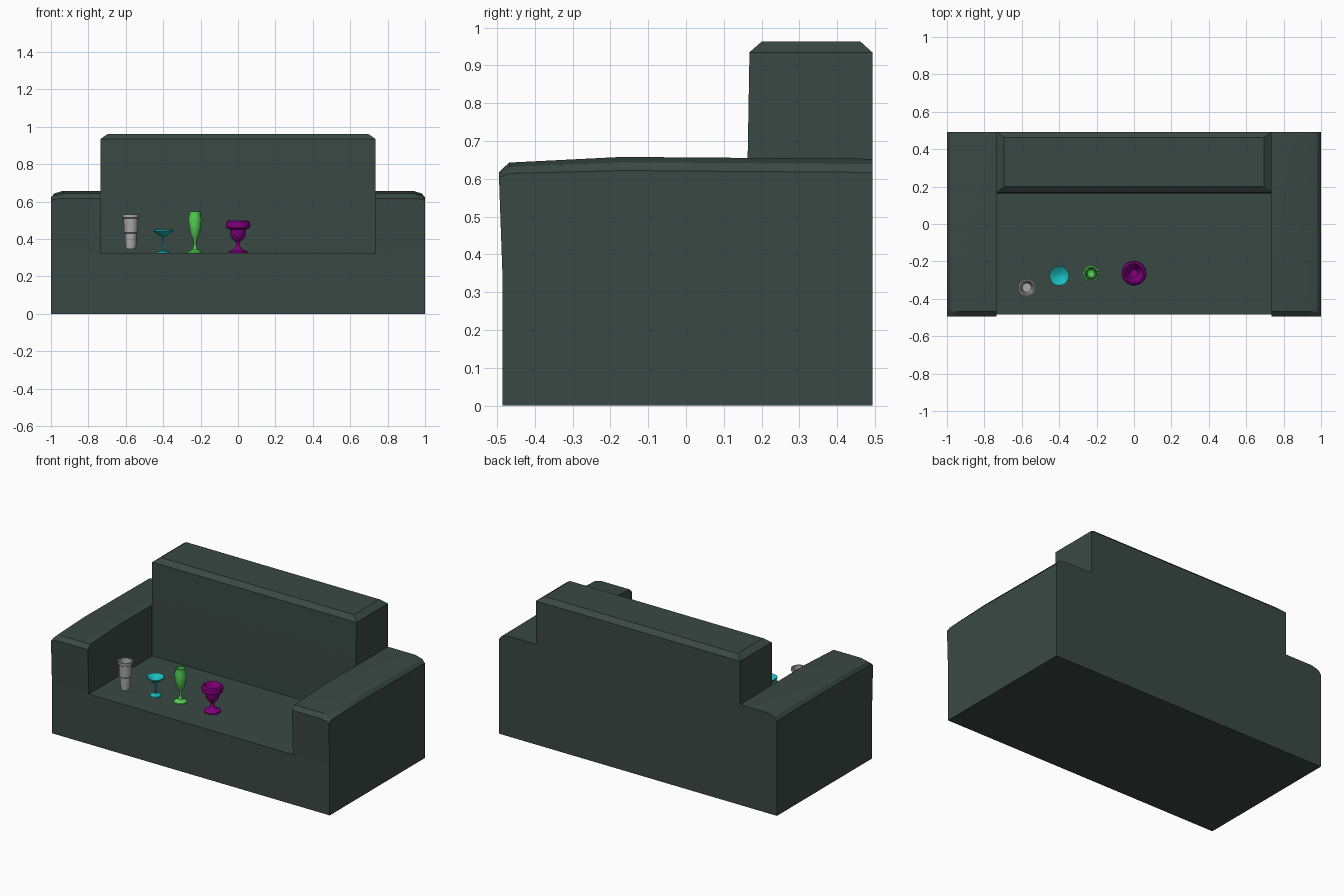
import bpy, bmesh, math

if "Cube" in bpy.data.objects:
    bpy.data.objects.remove(bpy.data.objects["Cube"])


def material(name, rgb):
    m = bpy.data.materials.new(name)
    m.diffuse_color = (*rgb, 1)
    m.use_nodes = True
    m.node_tree.nodes["Principled BSDF"].inputs["Base Color"].default_value = m.diffuse_color
    return m


GREEN_GREY = material("dark green fabric", (0.042, 0.066, 0.057))
GREY = material("light grey", (0.40, 0.40, 0.40))
CYAN = material("cyan", (0.01, 0.50, 0.52))
GREEN = material("bright green", (0.085, 0.62, 0.085))
PURPLE = material("purple", (0.22, 0.0, 0.20))


def finish(name, bm, mat, angle):
    bmesh.ops.recalc_face_normals(bm, faces=bm.faces)
    me = bpy.data.meshes.new(name)
    bm.to_mesh(me)
    bm.free()
    me.materials.append(mat)
    ob = bpy.data.objects.new(name, me)
    bpy.context.collection.objects.link(ob)
    bpy.ops.object.select_all(action='DESELECT')
    ob.select_set(True)
    bpy.context.view_layer.objects.active = ob
    bpy.ops.object.shade_smooth_by_angle(angle=math.radians(angle))
    return ob


def loft(name, rings, mat, angle=30):
    """Skin closed rings of equal length and cap both ends."""
    bm = bmesh.new()
    vs = [[bm.verts.new(p) for p in r] for r in rings]
    n = len(vs[0])
    for a, b in zip(vs, vs[1:]):
        for i in range(n):
            j = (i + 1) % n
            bm.faces.new((a[i], a[j], b[j], b[i]))
    bm.faces.new(vs[0])
    bm.faces.new(vs[-1])
    return finish(name, bm, mat, angle)


def rect(x, y0, y1, z):
    return [(-x, y0, z), (x, y0, z), (x, y1, z), (-x, y1, z)]


def lathe(name, x, y, profile, mat, seg=20, angle=40):
    """Spin an (r, z) profile; r = 0 points become the poles."""
    bm = bmesh.new()
    vs = [bm.verts.new((x + r, y, z)) for r, z in profile]
    es = [bm.edges.new(p) for p in zip(vs, vs[1:])]
    bmesh.ops.spin(bm, geom=vs + es, cent=(x, y, 0), axis=(0, 0, 1),
                   angle=2 * math.pi, steps=seg, use_merge=True)
    bmesh.ops.remove_doubles(bm, verts=bm.verts, dist=1e-5)
    return finish(name, bm, mat, angle)


SEAT, INNER, BACK_Y = 0.325, 0.735, 0.493

# Sofa base with the seat on top
loft("seat_base", [rect(1, -0.485, BACK_Y, 0), rect(1, -0.485, BACK_Y, SEAT)], GREEN_GREY)

# Backrest with chamfered top
loft("backrest", [rect(INNER, 0.168, BACK_Y, SEAT), rect(INNER, 0.163, BACK_Y, 0.65),
                  rect(INNER, 0.168, BACK_Y, 0.935), rect(0.695, 0.20, 0.462, 0.963)], GREEN_GREY)


# Armrests: rounded outer edge, sloped front edge
def arm_ring(side, y, top, k, y_low):
    pts = [(INNER, SEAT), (INNER, top), (0.935, top), (0.982, top - 0.014 * k),
           (1, top - 0.036 * k), (1, SEAT)]
    return [(side * x, y_low if z == SEAT else y, z) for x, z in pts]


for side, label in ((-1, "left"), (1, "right")):
    loft(label + "_armrest", [arm_ring(side, -0.495, 0.618, 0.4, -0.485),
                              arm_ring(side, -0.468, 0.643, 0.8, -0.468),
                              arm_ring(side, -0.17, 0.658, 1, -0.17),
                              arm_ring(side, BACK_Y, 0.653, 1, BACK_Y)], GREEN_GREY)

# Grey stepped tumbler
lathe("tumbler", -0.573, -0.34,
      [(0, 0.347), (0.027, 0.347), (0.031, 0.38), (0.031, 0.43), (0.036, 0.435), (0.039, 0.51),
       (0.045, 0.515), (0.045, 0.531), (0.037, 0.531), (0.024, 0.365), (0, 0.365)], GREY)

# Cyan shallow coupe
lathe("coupe_glass", -0.40, -0.277,
      [(0, 0.326), (0.035, 0.326), (0.033, 0.332), (0.006, 0.340), (0.004, 0.412), (0.022, 0.418),
       (0.052, 0.442), (0.052, 0.450), (0.046, 0.446), (0.02, 0.426), (0, 0.422)], CYAN)

# Green flute
lathe("flute_glass", -0.23, -0.263,
      [(0, 0.326), (0.041, 0.326), (0.040, 0.332), (0.014, 0.345), (0.007, 0.365), (0.007, 0.39),
       (0.013, 0.408), (0.024, 0.425), (0.032, 0.47), (0.035, 0.51), (0.029, 0.535), (0.030, 0.546),
       (0.025, 0.546), (0.028, 0.50), (0.020, 0.44), (0, 0.425)], GREEN)

# Purple wide goblet
lathe("goblet", 0.0, -0.263,
      [(0, 0.326), (0.051, 0.326), (0.050, 0.333), (0.022, 0.345), (0.012, 0.36), (0.012, 0.385),
       (0.026, 0.398), (0.040, 0.42), (0.042, 0.452), (0.062, 0.458), (0.066, 0.475), (0.062, 0.492),
       (0.052, 0.498), (0.046, 0.49), (0.036, 0.44), (0.02, 0.415), (0, 0.41)], PURPLE)
